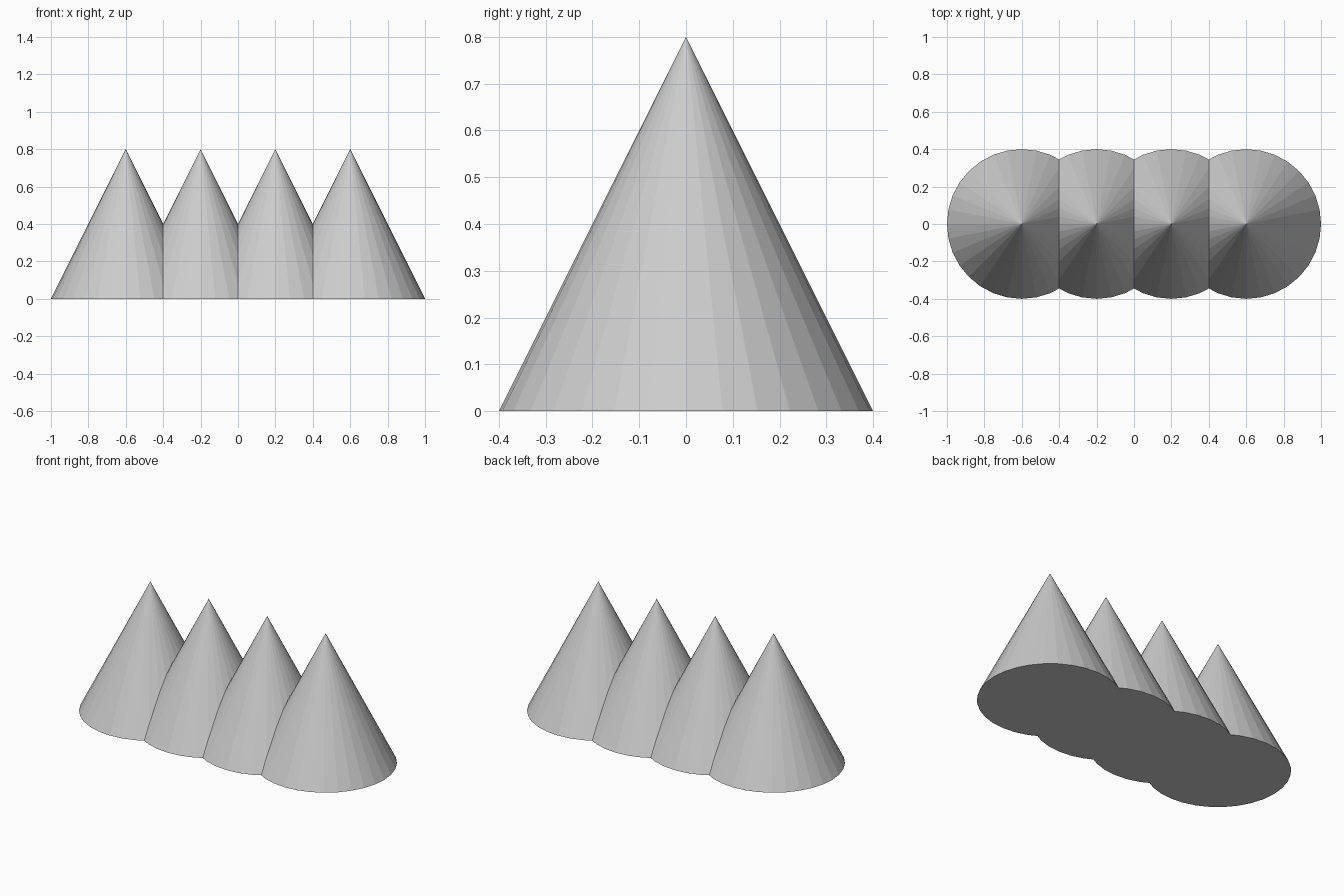
import bpy, bmesh
from mathutils import Matrix

if "Cube" in bpy.data.objects:
    bpy.data.objects.remove(bpy.data.objects["Cube"])

RADIUS, HEIGHT, STEP, COUNT, SIDES = 0.4, 0.8, 0.4, 4, 32


def trim(bm, x, direction):
    """Cut away everything beyond the plane at x, in the given direction."""
    geom = bm.verts[:] + bm.edges[:] + bm.faces[:]
    bmesh.ops.bisect_plane(bm, geom=geom, dist=1e-6, plane_co=(x, 0, 0),
                           plane_no=(direction, 0, 0), clear_outer=True)


# Row of merged cones: each is trimmed halfway to its neighbours, then welded
row = bmesh.new()
for i in range(COUNT):
    x = (i - (COUNT - 1) / 2) * STEP
    cone = bmesh.new()
    bmesh.ops.create_cone(cone, cap_ends=True, segments=SIDES, radius1=RADIUS,
                          radius2=0, depth=HEIGHT,
                          matrix=Matrix.Translation((x, 0, HEIGHT / 2)))
    bmesh.ops.remove_doubles(cone, verts=cone.verts[:], dist=1e-5)
    if i > 0:
        trim(cone, x - STEP / 2, -1)
    if i < COUNT - 1:
        trim(cone, x + STEP / 2, 1)
    part = bpy.data.meshes.new("cone_part")
    cone.to_mesh(part)
    cone.free()
    row.from_mesh(part)
    bpy.data.meshes.remove(part)

bmesh.ops.remove_doubles(row, verts=row.verts[:], dist=1e-4)
bmesh.ops.recalc_face_normals(row, faces=row.faces[:])
mesh = bpy.data.meshes.new("cone_row")
row.to_mesh(mesh)
row.free()
bpy.context.collection.objects.link(bpy.data.objects.new("cone_row", mesh))
